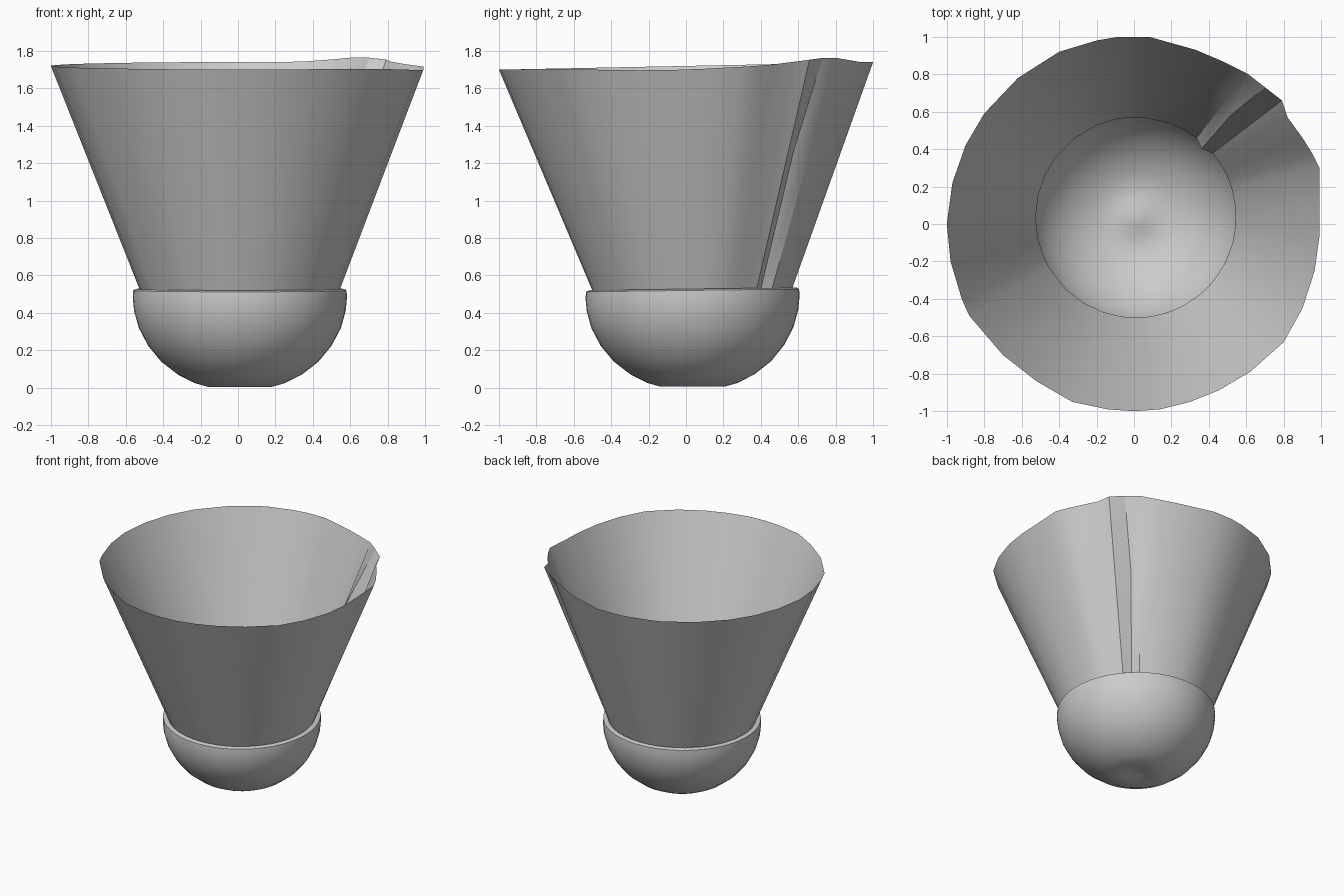
import bpy, bmesh, math
from mathutils import Vector

cube = bpy.data.objects.get("Cube")
if cube:
    bpy.data.objects.remove(cube, do_unlink=True)

grey = bpy.data.materials.new("plain grey")
grey.use_nodes = True
colour = (0.6, 0.6, 0.6, 1)
grey.diffuse_color = colour
grey.node_tree.nodes["Principled BSDF"].inputs["Base Color"].default_value = colour


def loft(name, rings, sharp):
    """Skin a stack of closed rings; a one-point ring makes a pole."""
    bm = bmesh.new()
    loops = [[bm.verts.new(p) for p in ring] for ring in rings]
    for low, high in zip(loops, loops[1:]):
        n = len(high)
        for i in range(n):
            j = (i + 1) % n
            if len(low) == 1:
                bm.faces.new((low[0], high[j], high[i]))
            else:
                bm.faces.new((low[i], low[j], high[j], high[i]))
    mesh = bpy.data.meshes.new(name)
    bm.to_mesh(mesh)
    bm.free()
    mesh.materials.append(grey)
    obj = bpy.data.objects.new(name, mesh)
    bpy.context.collection.objects.link(obj)
    bpy.ops.object.select_all(action="DESELECT")
    obj.select_set(True)
    bpy.context.view_layer.objects.active = obj
    bpy.ops.object.shade_smooth_by_angle(angle=math.radians(sharp))
    return obj


# Rounded cup with a dimpled base and a narrow lip, its rim tilted slightly
CENTRE = Vector((0.01, 0.035, 0))
profile = [(0, 0.025), (0.05, 0.02), (0.1, 0.005), (0.17, 0.005), (0.24, 0.025),
           (0.33, 0.07), (0.42, 0.14), (0.49, 0.225), (0.54, 0.32), (0.565, 0.41),
           (0.572, 0.48), (0.57, 0.52), (0.555, 0.528), (0.535, 0.525)]


def cup_ring(r, z, count=48):
    if r == 0:
        return [CENTRE + Vector((0, 0, z))]
    angles = [math.tau * i / count for i in range(count)]
    return [CENTRE + Vector((r * math.cos(a), r * math.sin(a),
                             z + 0.025 * z * r * math.sin(a))) for a in angles]


loft("cup", [cup_ring(r, z) for r, z in profile], 50)

# Crumpled flaring skirt: uneven rim outline, round base, one tuck at the back
rim = [(0.99, 0.3), (0.99, 0.1), (0.99, -0.07), (0.965, -0.25), (0.9, -0.45), (0.8, -0.63),
       (0.71, -0.71), (0.62, -0.79), (0.45, -0.89), (0.3, -0.95), (0.14, -0.99),
       (0, -1), (-0.14, -0.99), (-0.33, -0.95), (-0.52, -0.84), (-0.7, -0.7),
       (-0.88, -0.49), (-0.92, -0.4), (-0.98, -0.2), (-1, 0), (-0.97, 0.22),
       (-0.9, 0.42), (-0.8, 0.59), (-0.62, 0.78), (-0.4, 0.92), (-0.2, 0.98),
       (-0.08, 1), (0.08, 1), (0.33, 0.93), (0.47, 0.87), (0.61, 0.8),
       (0.7, 0.73), (0.79, 0.66), (0.82, 0.57), (0.9, 0.46), (0.95, 0.38)]
rim.reverse()
TUCK = (0.7, 0.73)
base, middle, top = [], [], []
for x, y in rim:
    a = math.atan2(y, x)
    z = 1.72 + 0.02 * y - 0.02 * max(0, math.cos(a + 0.1)) ** 8
    z += 0.03 * max(0, math.cos(a - 0.85)) ** 30
    p = Vector((x, y, z))
    b = CENTRE + Vector((0.535 * math.cos(a), 0.535 * math.sin(a),
                         0.525 + 0.007 * math.sin(a)))
    m = b.lerp(p, 0.6)
    if (x, y) == TUCK:
        m -= Vector((0.06, 0.03, 0))
        b -= Vector((0.02, 0.02, 0))
    base.append(b)
    middle.append(m)
    top.append(p)
# clockwise input is restored to counter-clockwise so faces point outward
loft("skirt", [r[::-1] if rim[0][1] > rim[1][1] else r for r in (base, middle, top)], 30)
